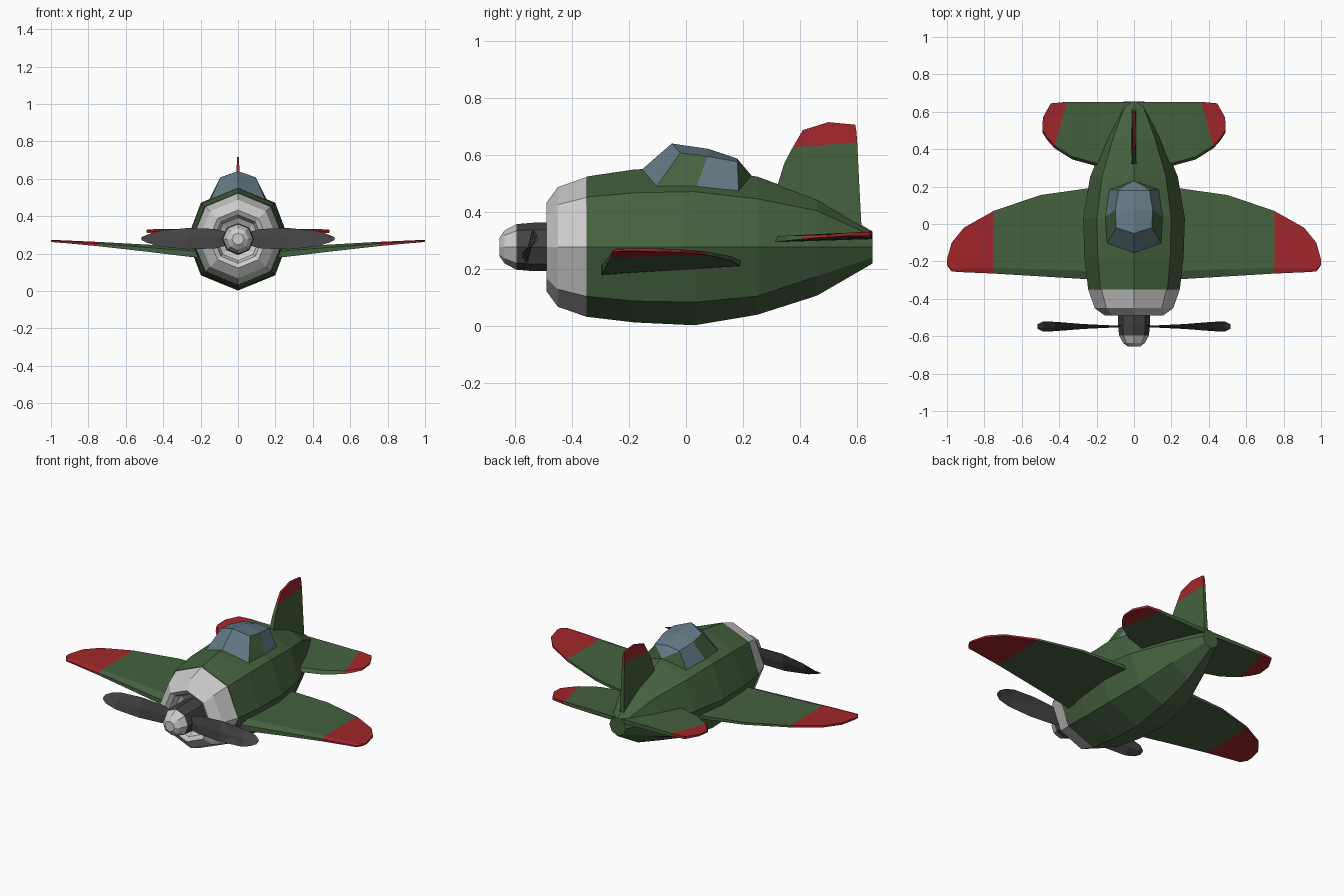
import bpy, bmesh, math

if "Cube" in bpy.data.objects:
    bpy.data.objects.remove(bpy.data.objects["Cube"])


def material(name, r, g, b):
    m = bpy.data.materials.new(name)
    m.diffuse_color = (r, g, b, 1)
    m.use_nodes = True
    m.node_tree.nodes["Principled BSDF"].inputs["Base Color"].default_value = m.diffuse_color
    return m


GREEN = material("green_paint", .06, .12, .05)
RED = material("red_paint", .36, .02, .024)
GLASS = material("glass", .125, .19, .23)
DARK = material("dark_metal", .055, .055, .057)


def finish(name, bm, mats):
    bmesh.ops.recalc_face_normals(bm, faces=bm.faces)
    me = bpy.data.meshes.new(name)
    bm.to_mesh(me)
    bm.free()
    for m in mats:
        me.materials.append(m)
    ob = bpy.data.objects.new(name, me)
    bpy.context.collection.objects.link(ob)
    return ob


def loft(name, sections, mats=(), split=99, mirror=False):
    """Skin closed sections; spans from index split on use the second material."""
    bm = bmesh.new()
    rings = [[bm.verts.new(p) for p in s] for s in sections]
    n = len(rings[0])
    for k, (a, b) in enumerate(zip(rings, rings[1:])):
        for i in range(n):
            j = (i + 1) % n
            f = bm.faces.new((a[i], a[j], b[j], b[i]))
            f.material_index = int(k >= split)
    bm.faces.new(rings[0])
    bm.faces.new(rings[-1]).material_index = int(split < 99)
    ob = finish(name, bm, mats)
    if mirror:
        mod = ob.modifiers.new("mirror", 'MIRROR')
        mod.use_axis = (True, False, False)
    return ob


def octagon(y, r, zc=.278):
    return [(r * math.sin(i * math.pi / 4), y, zc + r * math.cos(i * math.pi / 4)) for i in range(8)]


# Fuselage: y, half width, top, upper, lower, bottom
def hull(y, w, zt, zu, zl, zb):
    u = .73 * w
    zm = .278
    return [(0, y, zt), (u, y, zu), (w, y, zm), (u, y, zl),
            (0, y, zb), (-u, y, zl), (-w, y, zm), (-u, y, zu)]


loft("fuselage", [hull(*s) for s in (
    (-.35, .245, .525, .453, .105, .033),
    (-.18, .265, .55, .468, .088, .013),
    (.03, .272, .558, .472, .084, .003),
    (.25, .235, .525, .447, .105, .04),
    (.46, .152, .448, .405, .175, .107),
    (.655, .055, .332, .316, .24, .22))], [GREEN])

# Engine cowl with a recessed mouth
loft("engine_cowl", [octagon(y, r) for y, r in (
    (-.35, .245), (-.45, .21), (-.49, .155), (-.475, .13), (-.44, .115), (-.42, .08))])

# Spinner and hub
loft("spinner", [octagon(y, r) for y, r in ((-.655, .032), (-.637, .058), (-.595, .08))])
loft("propeller_hub", [octagon(y, r) for y, r in ((-.595, .08), (-.535, .085), (-.42, .085))], [DARK])

# Propeller blades: x, half height, half sweep in y
blade = ((.04, .03, .004), (.12, .052, .006), (.27, .057, .013),
         (.42, .042, .025), (.485, .022, .027), (.515, .008, .012))
for side, label in ((1, "right"), (-1, "left")):
    t = .006
    loft(label + "_propeller_blade", [[
        (side * x, -.548 + side * s * q + t * e, .28 + side * h * q)
        for q, e in ((1, 0), (0, 1), (-1, 0), (0, -1))] for x, h, s in blade], [DARK])


# Wing-like surfaces: leading (x, y, low, high), trailing (x, y, low, high)
def panel(xl, yl, lb, lt, xt, yt, tb, tt):
    return [(xl, yl, lb), (xl, yl + .015, lt), (xt, yt, tt), (xt, yt, tb)]


def wing(x, yl, yt, zb, zt):
    slope = .03 * (1 - x)  # rounded nose and thinner rear edge
    c = yt - yl
    return [(x, yl, zb), (x, yl, zb + .6 * (zt - zb)), (x, yl + .09 * c, zt),
            (x, yt, zt - slope * .2), (x, yt, zb + slope * 1.3)]


loft("wings", [wing(*s) for s in (
    (.1, -.30, .20, .172, .228), (.25, -.295, .19, .182, .236), (.5, -.28, .155, .212, .249),
    (.75, -.265, .07, .24, .263), (.91, -.258, -.02, .255, .27),
    (.975, -.254, -.10, .26, .273), (1.0, -.22, -.19, .264, .273))],
    [GREEN, RED], 3, True)

# Tailplane with angled red tips
loft("tailplane", [panel(*s) for s in (
    (.02, .27, .292, .314, .02, .652, .305, .33),
    (.22, .315, .295, .316, .22, .652, .308, .331),
    (.33, .345, .299, .318, .32, .652, .311, .331),
    (.425, .405, .305, .319, .36, .653, .314, .332),
    (.465, .45, .309, .32, .445, .645, .317, .331),
    (.49, .49, .312, .322, .487, .57, .317, .328))],
    [GREEN, RED], 3, True)

# Tail fin: leading y, z, trailing y, z, half thickness
loft("tail_fin", [[(-t, yl, zl), (t, yl, zl), (t, yt, zt), (-t, yt, zt)]
                  for yl, zl, yt, zt, t in (
    (.317, .48, .617, .33, .014), (.345, .572, .607, .52, .01), (.375, .628, .601, .645, .008),
    (.41, .688, .598, .685, .006), (.50, .716, .594, .707, .005))],
    [GREEN, RED], 2)

# Canopy: right-hand points, mirrored across the centre line
half = {"nose": (0, -.16, .545), "base_a": (.15, -.11, .48), "top_a": (0, -.05, .641),
        "up_a": (.095, -.02, .608), "base_b": (.158, .035, .482), "up_b": (.1, .075, .596),
        "top_b": (0, .08, .622), "base_c": (.135, .185, .468), "up_c": (.082, .18, .577),
        "top_c": (0, .18, .588), "tail": (0, .23, .528)}
panes = (("nose base_a up_a top_a", 0), ("base_a base_b up_b up_a", 1),
         ("top_a up_a up_b top_b", 0), ("base_b base_c up_c up_b", 0),
         ("top_b up_b up_c top_c", 0), ("top_c up_c tail", 0), ("up_c base_c tail", 1))
bm = bmesh.new()
for side in (1, -1):
    for names, mat in panes:
        vs = [bm.verts.new((side * half[k][0],) + half[k][1:]) for k in names.split()]
        bm.faces.new(vs).material_index = mat
bmesh.ops.remove_doubles(bm, verts=bm.verts, dist=.0005)
finish("canopy", bm, [GLASS, GREEN])
